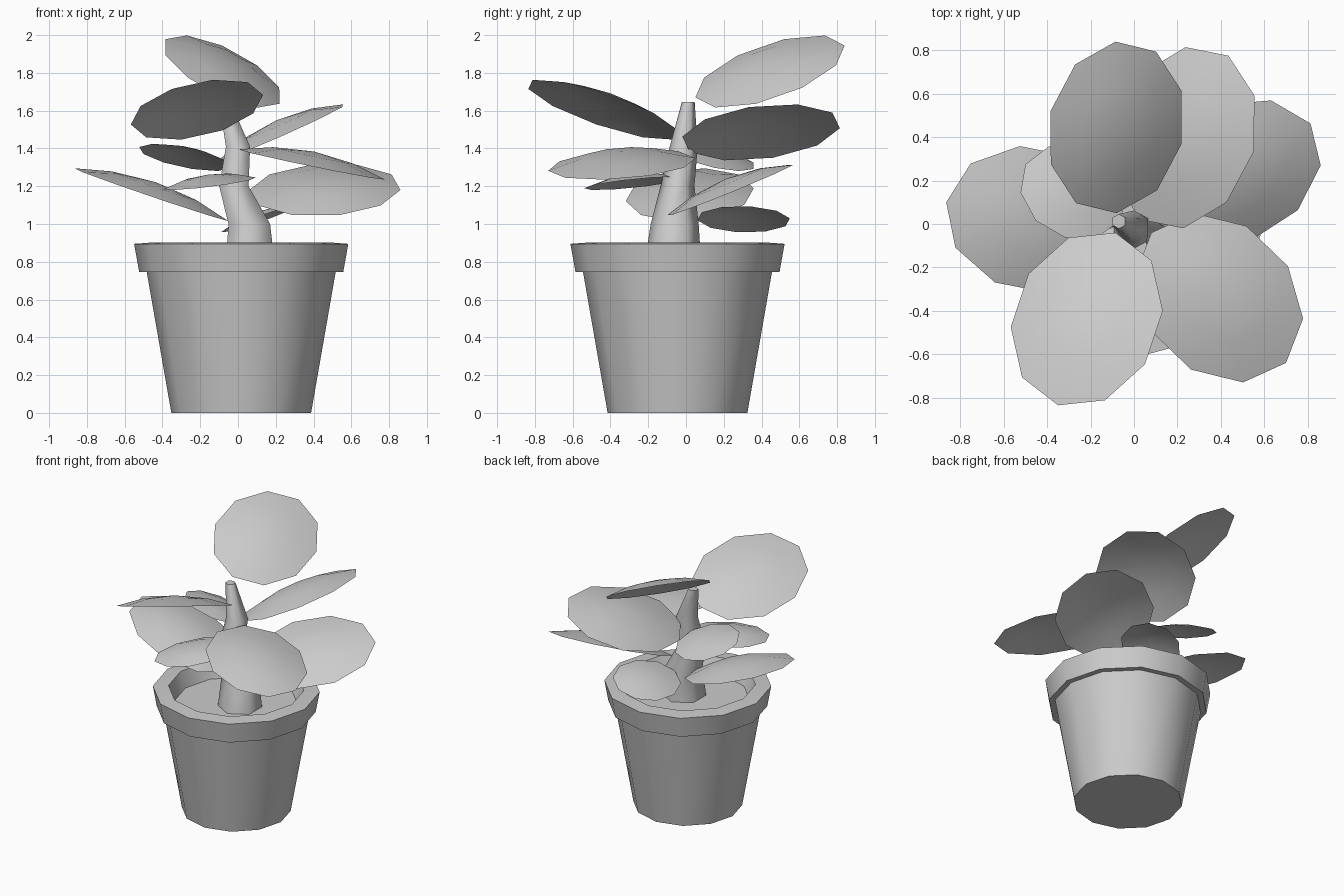
import bpy
import math
from mathutils import Vector

cube = bpy.data.objects.get("Cube")
if cube:
    bpy.data.objects.remove(cube, do_unlink=True)

grey = bpy.data.materials.new("plain grey")
grey.use_nodes = True
COLOUR = (0.6, 0.6, 0.6, 1)
grey.diffuse_color = COLOUR
grey.node_tree.nodes["Principled BSDF"].inputs["Base Color"].default_value = COLOUR


def add_mesh(name, verts, faces):
    """Make a grey object, smooth except at sharp edges."""
    mesh = bpy.data.meshes.new(name)
    mesh.from_pydata(verts, [], faces)
    mesh.materials.append(grey)
    mesh.polygons.foreach_set("use_smooth", [True] * len(mesh.polygons))
    mesh.set_sharp_from_angle(angle=math.radians(63))
    obj = bpy.data.objects.new(name, mesh)
    bpy.context.collection.objects.link(obj)
    return obj


def loft(name, rings, sides, cap_start=False, cap_end=False):
    """Skin a stack of horizontal rings given as x, y, z, radius."""
    verts, faces = [], []
    for x, y, z, r in rings:
        for i in range(sides):
            a = math.tau * i / sides + math.pi / 2
            verts.append((x + r * math.cos(a), y + r * math.sin(a), z))
    for k in range(len(rings) - 1):
        for i in range(sides):
            j = (i + 1) % sides
            low, high = k * sides, (k + 1) * sides
            faces.append((low + i, low + j, high + j, high + i))
    if cap_start:
        faces.append(tuple(reversed(range(sides))))
    if cap_end:
        faces.append(tuple(range(len(verts) - sides, len(verts))))
    return add_mesh(name, verts, faces)


def leaf(name, base, tip, side):
    """Ten-sided domed blade; side is the half-width vector."""
    base, tip, side = Vector(base), Vector(tip), Vector(side)
    centre, half = (base + tip) / 2, (tip - base) / 2
    normal = half.cross(side).normalized()
    if normal.z < 0:
        side, normal = -side, -normal
    rise = normal * half.length * 0.16
    verts = [centre + rise]
    # inner ring on the dome, then the flat rim
    for scale in (0.55, 1):
        for i in range(10):
            a = math.tau * i / 10
            spoke = half * math.cos(a) + side * math.sin(a)
            verts.append(centre + spoke * scale + rise * (1 - scale ** 2))
    faces = []
    for i in range(10):
        p, q = i + 1, (i + 1) % 10 + 1
        faces += [(0, p, q), (p, p + 10, q + 10, q)]
    return add_mesh(name, verts, faces)


# Pot: tapered body, overhanging rim, inner wall
PX, PY, SOIL = 0.017, -0.045, 0.79
profile = [(0, 0.37), (0.745, 0.5), (0.745, 0.54), (0.895, 0.567),
           (0.903, 0.46), (SOIL, 0.42)]
loft("pot", [(PX, PY, z, r) for z, r in profile], 12, cap_start=True)

# Soil disc
loft("soil", [(PX, PY, SOIL - 0.02, 0.415), (PX, PY, SOIL, 0.42)], 12, cap_end=True)

# Crooked six-sided stem
loft("stem", [
    (0.065, -0.07, 0.77, 0.152),
    (0.06, -0.06, 1.0, 0.127),
    (-0.022, -0.045, 1.2, 0.09),
    (0.0, -0.012, 1.41, 0.074),
    (-0.07, 0.012, 1.645, 0.034),
], 6, cap_end=True)

# Leaves, from the top of the stem down: base, tip, half width
leaf("top_leaf", (-0.08, 0.05, 1.67), (-0.085, 0.84, 1.945), (0.317, 0.05, -0.135))
leaf("front_right_leaf", (-0.085, -0.04, 1.495), (-0.35, -0.835, 1.715), (0.325, -0.09, 0.118))
leaf("back_left_leaf", (0.03, 0.02, 1.38), (0.435, 0.775, 1.59), (0.27, -0.19, 0.107))
leaf("front_left_leaf", (0.08, -0.04, 1.385), (0.70, -0.64, 1.245), (0.235, 0.25, -0.04))
leaf("small_right_leaf", (-0.06, 0.02, 1.335), (-0.5, 0.275, 1.37), (-0.11, -0.18, 0.07))
leaf("left_leaf", (0.06, 0.2, 1.18), (0.86, 0.27, 1.18), (0.05, 0.34, 0.14))
leaf("small_front_leaf", (0.04, -0.05, 1.25), (-0.34, -0.5, 1.18), (0.155, -0.14, 0.005))
leaf("right_leaf", (-0.05, -0.06, 1.015), (-0.865, 0.1, 1.295), (0.06, 0.33, -0.01))
leaf("small_back_leaf", (0.05, 0.06, 1.02), (0.17, 0.55, 1.03), (0.19, -0.04, 0.07))
